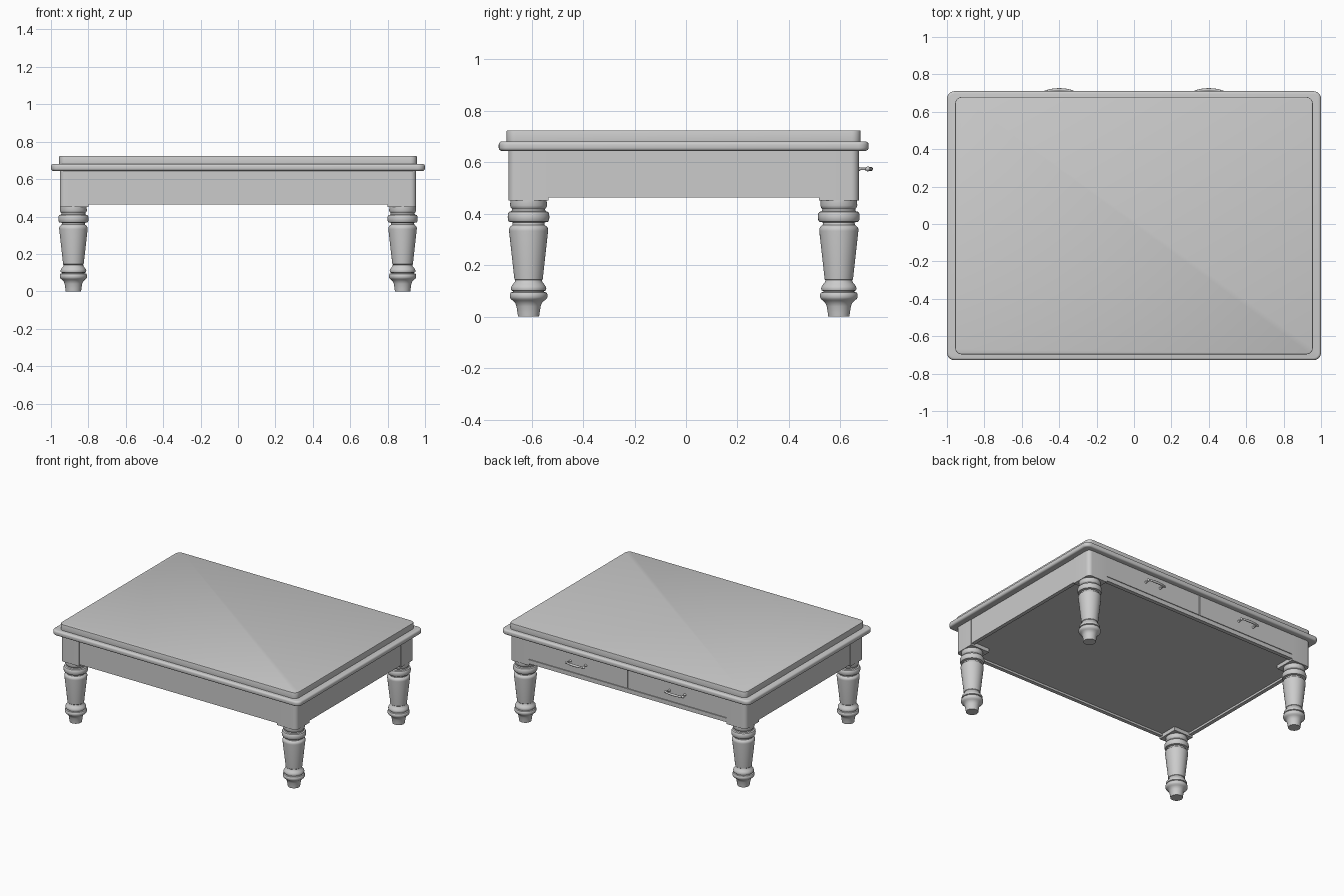
import bpy, bmesh, math
from mathutils import Vector

if "Cube" in bpy.data.objects:
    bpy.data.objects.remove(bpy.data.objects["Cube"])

CY = -0.009                 # table centre in y (the pulls stick out at the back)
AX, AY = 0.953, 0.681       # half size of the apron frame
POST = 0.155
LX, LY = 0.88, 0.603        # leg centres


def finish(name, bm, angle=35):
    bmesh.ops.recalc_face_normals(bm, faces=bm.faces)
    me = bpy.data.meshes.new(name)
    bm.to_mesh(me)
    bm.free()
    ob = bpy.data.objects.new(name, me)
    bpy.context.collection.objects.link(ob)
    bpy.ops.object.select_all(action='DESELECT')
    ob.select_set(True)
    bpy.context.view_layer.objects.active = ob
    bpy.ops.object.shade_smooth_by_angle(angle=math.radians(angle))
    return ob


def box(name, x0, x1, y0, y1, z0, z1, corner=0.0, edge=0.0, seg=4, pick=lambda v: True):
    """Box with rounded upright corners and rounded top/bottom rims."""
    bm = bmesh.new()
    bmesh.ops.create_cube(bm, size=1)
    for v in bm.verts:
        v.co = Vector(((x0, x1)[v.co.x > 0], (y0, y1)[v.co.y > 0], (z0, z1)[v.co.z > 0]))
    if corner:
        up = [e for e in bm.edges if abs(e.verts[0].co.z - e.verts[1].co.z) > 1e-4
              and pick(e.verts[0].co)]
        bmesh.ops.bevel(bm, geom=up, offset=corner, segments=6, profile=0.5, affect='EDGES')
    if edge:
        rim = [e for e in bm.edges if abs(e.verts[0].co.z - e.verts[1].co.z) < 1e-4]
        bmesh.ops.bevel(bm, geom=rim, offset=edge, segments=seg, profile=0.5, affect='EDGES')
    return finish(name, bm)


def lathe(name, profile, cx, cy, n=40):
    bm = bmesh.new()
    rings = []
    for r, z in profile:
        rings.append([bm.verts.new((cx + r * math.cos(2 * math.pi * i / n),
                                    cy + r * math.sin(2 * math.pi * i / n), z)) for i in range(n)])
    for a, b in zip(rings, rings[1:]):
        for i in range(n):
            j = (i + 1) % n
            bm.faces.new((a[i], a[j], b[j], b[i]))
    bm.faces.new(rings[0])
    bm.faces.new(rings[-1])
    return finish(name, bm, 30)


def tube(name, path, n=14):
    """Round bar in a level plane through (x, y, z, radius) points."""
    bm = bmesh.new()
    pts = [Vector(p[:3]) for p in path]
    rings = []
    for k, p in enumerate(pts):
        t = (pts[min(k + 1, len(pts) - 1)] - pts[max(k - 1, 0)]).normalized()
        up = Vector((0, 0, 1))
        side = t.cross(up)
        r = path[k][3]
        rings.append([bm.verts.new(p + r * (math.cos(2 * math.pi * i / n) * side
                                            + math.sin(2 * math.pi * i / n) * up)) for i in range(n)])
    for a, b in zip(rings, rings[1:]):
        for i in range(n):
            j = (i + 1) % n
            bm.faces.new((a[i], a[j], b[j], b[i]))
    bm.faces.new(rings[0])
    bm.faces.new(rings[-1])
    return finish(name, bm, 60)


# Table top and rounded moulding
box("table_top", -0.956, 0.956, CY - 0.688, CY + 0.688, 0.66, 0.724, corner=0.035, edge=0.003, seg=2)
box("top_moulding", -1, 1, CY - 0.719, CY + 0.719, 0.644, 0.681, corner=0.04, edge=0.013)

# Turned leg profile (radius, height)
leg = [(0.041, 0), (0.043, 0.015), (0.047, 0.04), (0.052, 0.053), (0.061, 0.062), (0.069, 0.068),
       (0.073, 0.075), (0.073, 0.087), (0.069, 0.094), (0.060, 0.096), (0.060, 0.099),
       (0.067, 0.102), (0.069, 0.109), (0.067, 0.117), (0.060, 0.127), (0.054, 0.134),
       (0.052, 0.142), (0.055, 0.145), (0.076, 0.333), (0.076, 0.341), (0.072, 0.349),
       (0.063, 0.356), (0.061, 0.366), (0.076, 0.369), (0.080, 0.376), (0.081, 0.387),
       (0.080, 0.400), (0.076, 0.407), (0.066, 0.410), (0.064, 0.418), (0.069, 0.424),
       (0.072, 0.432), (0.070, 0.455)]

# Legs and corner posts
for sy, fb in ((-1, "front"), (1, "back")):
    for sx, lr in ((-1, "left"), (1, "right")):
        lathe(f"{fb}_{lr}_leg", leg, sx * LX, CY + sy * LY)
        xs = sorted((sx * AX, sx * (AX - POST)))
        ys = sorted((CY + sy * AY, CY + sy * (AY - POST)))
        box(f"{fb}_{lr}_post", *xs, *ys, 0.451, 0.65, corner=0.03,
            pick=lambda v: abs(v.x) > AX - 0.01 and abs(v.y - CY) > AY - 0.01)

# Aprons on the front and sides
T, IN = 0.03, 0.003
PX, PY = AX - POST, AY - POST
box("front_apron", -PX, PX, CY - AY + IN, CY - AY + T, 0.463, 0.65)
for sx, lr in ((-1, "left"), (1, "right")):
    box(f"{lr}_apron", *sorted((sx * (AX - IN), sx * (AX - T))), CY - PY, CY + PY, 0.463, 0.65)

# Back rail, backing behind the drawer gaps, and two drawers with pulls
F = CY + AY
box("back_rail", -PX, PX, F - T, F - 0.001, 0.463, 0.493)
box("drawer_backing", -PX, PX, F - T, F - 0.015, 0.49, 0.65)
for sx, lr in ((-1, "left"), (1, "right")):
    box(f"{lr}_drawer_front", *sorted((sx * 0.003, sx * (PX - 0.002))), F - 0.02, F - 0.001, 0.497, 0.648)
    cx, z = sx * 0.4, 0.574
    half = [(0.062, F - 0.004, 0.009), (0.062, F + 0.003, 0.008), (0.062, F + 0.006, 0.005),
            (0.063, F + 0.022, 0.005), (0.066, F + 0.032, 0.006), (0.060, F + 0.040, 0.0065),
            (0.045, F + 0.043, 0.007), (0.025, F + 0.045, 0.008), (0.0, F + 0.046, 0.0085)]
    path = [(cx + dx, y, z, r) for dx, y, r in half]
    path += [(cx - dx, y, z, r) for dx, y, r in reversed(half[:-1])]
    tube(f"{lr}_drawer_pull", path)
    # Rounded knuckles at the ends of the pull
    for e in (-1, 1):
        bm = bmesh.new()
        bmesh.ops.create_uvsphere(bm, u_segments=16, v_segments=10, radius=0.0095)
        for v in bm.verts:
            v.co = Vector((v.co.x * 1.3 + cx + e * 0.068, v.co.y + F + 0.035, v.co.z + z))
        finish(f"{lr}_pull_knuckle", bm, 60)

# Bottom panel just inside the frame
box("bottom_panel", -AX + T, AX - T, CY - AY + T, CY + AY - T, 0.478, 0.495)
